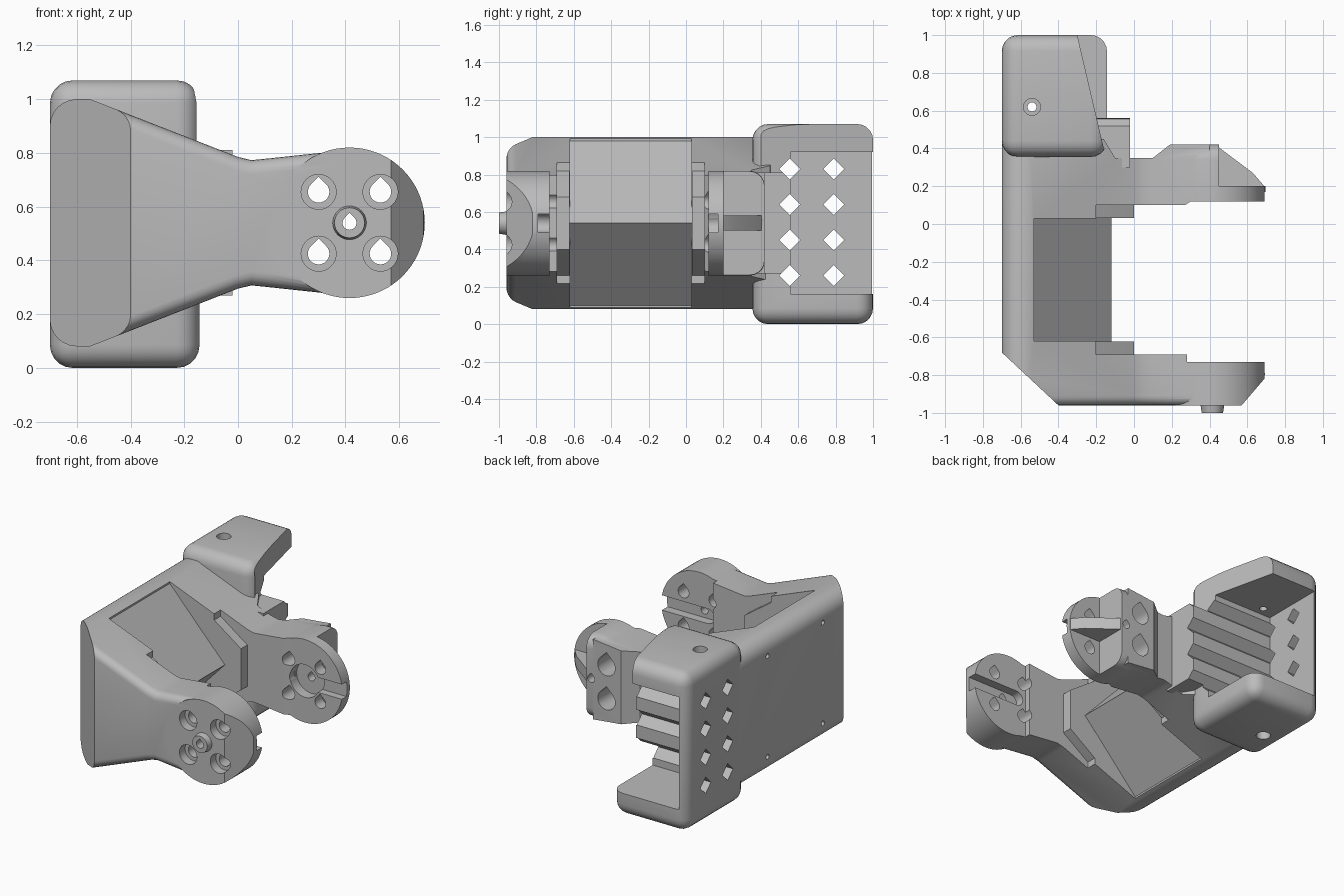
import bpy, bmesh
from math import sin, cos, pi, radians

start = bpy.data.objects.get("Cube")
if start:
    bpy.data.objects.remove(start, do_unlink=True)

grey = bpy.data.materials.new("plain_grey")
grey.use_nodes = True
grey.diffuse_color = (0.5, 0.5, 0.5, 1)
grey.node_tree.nodes["Principled BSDF"].inputs["Base Color"].default_value = (0.5, 0.5, 0.5, 1)

HUB_X, MID_Z, HUB_R = 0.415, 0.54, 0.28


def place(axis, a, b, t):
    return {"x": (t, a, b), "y": (a, t, b), "z": (a, b, t)}[axis]


def prism(name, pts, axis, lo, hi, bevel=0.0, all_edges=False, end_scale=None):
    """Extrude a 2D outline along an axis, optionally rounding its rims."""
    bm = bmesh.new()
    rings = [[bm.verts.new(place(axis, a, b, t)) for a, b in pts] for t in (lo, hi)]
    n = len(pts)
    caps = [bm.faces.new(r) for r in rings]
    for i in range(n):
        j = (i + 1) % n
        bm.faces.new((rings[0][i], rings[0][j], rings[1][j], rings[1][i]))
    bmesh.ops.recalc_face_normals(bm, faces=bm.faces)
    if bevel:
        edges = set(bm.edges) if all_edges else {e for f in caps for e in f.edges}
        bmesh.ops.bevel(bm, geom=list(edges), offset=bevel, segments=5,
                        affect='EDGES', profile=0.5, clamp_overlap=True)
    me = bpy.data.meshes.new(name)
    bm.to_mesh(me)
    bm.free()
    me.materials.append(grey)
    ob = bpy.data.objects.new(name, me)
    bpy.context.scene.collection.objects.link(ob)
    return ob


def rect(a0, a1, b0, b1):
    return [(a0, b0), (a1, b0), (a1, b1), (a0, b1)]


def arc(ca, cb, r, start=0, end=360, n=48):
    closed = end - start == 360
    steps = n if closed else n + 1
    return [(ca + r * cos(radians(start + (end - start) * i / n)),
             cb + r * sin(radians(start + (end - start) * i / n))) for i in range(steps)]


def teardrop(ca, cb, r):
    return arc(ca, cb, r, 135, 405, 20) + [(ca, cb + r * 1.42)]


def diamond(ca, cb, r):
    return arc(ca, cb, r, n=4)


def combine(ob, others, op, remove=True):
    """Apply boolean operations in turn, then drop the helper objects."""
    for other in others:
        mod = ob.modifiers.new("cut", 'BOOLEAN')
        mod.operation, mod.solver, mod.object = op, 'EXACT', other
        bpy.context.view_layer.update()
        deps = bpy.context.evaluated_depsgraph_get()
        me = bpy.data.meshes.new_from_object(ob.evaluated_get(deps))
        ob.modifiers.clear()
        ob.data = me
        if remove:
            bpy.data.objects.remove(other, do_unlink=True)


# Bracket body: side outline, two round hubs, trimmed by a C-shaped plan
upper = arc(-0.6, 0.9, 0.1, 180, 90, 6) + [(-0.55, 1.0), (0.0, 0.785), (0.05, 0.773), (0.1, 0.778), (0.4, 0.81)]
outline = upper + [(x, 2 * MID_Z - z) for x, z in reversed(upper)]
body = prism("bracket_body", outline, "y", -0.96, 0.5, bevel=0.05)
hub = arc(HUB_X, MID_Z, HUB_R, n=72)
combine(body, [prism("front_hub", hub, "y", -0.96, -0.6),
               prism("rear_hub", hub, "y", 0.0, 0.42, bevel=0.08)], 'UNION')
plan = [(-0.75, 0.6), (-0.7, 0.48), (-0.7, -0.68), (-0.4, -0.96), (0.57, -0.96), (0.69, -0.82), (0.7, -0.73),
        (0.28, -0.73), (0.28, -0.69), (-0.2, -0.69), (-0.2, -0.62), (-0.53, -0.62),
        (-0.53, 0.03), (-0.2, 0.03), (-0.2, 0.1), (0.27, 0.1), (0.3, 0.12), (0.7, 0.12),
        (0.7, 0.2), (0.45, 0.2), (0.45, 0.42), (0.19, 0.42), (0.1, 0.35), (-0.1, 0.35),
        (-0.16, 0.45), (-0.6, 0.48)]
plan[0:2] = [(-0.7, 0.48)]
combine(body, [prism("plan", plan, "z", -0.2, 1.3)], 'INTERSECT')

# Screw holes, shaft holes and horn slots in both hubs
cuts = [prism("shaft_hole", teardrop(HUB_X, MID_Z, 0.026), "y", -1.2, 0.6)]
for sx in (-1, 1):
    for sz in (-1, 1):
        x, z = HUB_X + sx * 0.115, MID_Z + sz * 0.115
        cuts.append(prism("screw_hole", teardrop(x, z, 0.04), "y", -1.2, 0.6))
        cuts.append(prism("front_counterbore", arc(x, z, 0.065, n=32), "y", -1.2, -0.9))
        cuts.append(prism("rear_counterbore", teardrop(x, z, 0.065), "y", 0.24, 0.6))
slot = arc(0.35, MID_Z, 0.05, 90, 270, 12) + [(0.8, MID_Z - 0.05), (0.8, MID_Z + 0.05)]
cuts.append(prism("front_slot", slot, "y", -0.79, -0.66))
cuts.append(prism("rear_slot", slot, "y", 0.0, 0.17))
cuts.append(prism("rear_pocket", arc(HUB_X, MID_Z, 0.11), "y", 0.0, 0.19))
# Small blind mounting holes in the side plate
for y in (-0.46, 0.13):
    for z in (0.2, 0.88):
        cuts.append(prism("mount_hole", arc(y, z, 0.016, n=16), "x", -0.8, -0.62))
combine(body, cuts, 'DIFFERENCE')

# Ridge on the inner side of the plate, and the sloped pads beside it
ridge_top = [(-0.6, 0.98), (-0.53, 0.98)]
ridge = ridge_top + [(-0.12, MID_Z)] + [(x, 2 * MID_Z - z) for x, z in reversed(ridge_top)]
prism("channel_ridge", ridge, "y", -0.63, 0.04)
pad = [(-0.3, 0.88), (-0.2, 0.82), (0.0, 0.68), (0.0, 0.4), (-0.2, 0.26), (-0.3, 0.2)]
prism("front_pad", pad, "y", -0.75, -0.622)
prism("rear_pad", pad, "y", 0.032, 0.15)

# Shaft boss on the front hub
boss = prism("shaft_boss", arc(HUB_X, MID_Z, 0.066, n=40), "y", -1.0, -0.94)
for v in boss.data.vertices:
    if v.co.y < -0.98:
        v.co.x = HUB_X + (v.co.x - HUB_X) * 0.85
        v.co.z = MID_Z + (v.co.z - MID_Z) * 0.85
combine(boss, [prism("boss_hole", teardrop(HUB_X, MID_Z, 0.026), "y", -1.1, -0.9)], 'DIFFERENCE')

# Pointed fin behind the rear hub
fin_plan = [(0.43, 0.19), (0.43, 0.42), (0.63, 0.27), (0.69, 0.2)]
fin = prism("rear_fin", fin_plan, "z", MID_Z - 0.04, MID_Z + 0.04)
combine(fin, [prism("fin_hole", teardrop(HUB_X, MID_Z, 0.026), "y", 0, 0.6)], 'DIFFERENCE')

# Rounded end block with open cavity, and the ribbed wall in front of it
block = prism("end_block", rect(-0.7, -0.143, 0.355, 1.0), "z", 0.0, 1.07, bevel=0.085, all_edges=True)
ribs = prism("ribbed_wall", rect(-0.3, -0.02, 0.3, 0.56), "z", 0.27, 0.81)
grooves = [prism("groove", diamond(y, 0.26 + 0.19 * i, 0.056), "x", -1.0, 0.2)
           for y in (0.555, 0.79) for i in range(4)]
slant = [(-0.16, 0.4), (0.2, 0.4), (0.2, 1.2), (-0.347, 1.2)]
hole_x, hole_y = -0.54, 0.62
block_cuts = [prism("cavity", rect(0.56, 1.2, 0.16, 0.92), "x", -0.645, 0.3),
              prism("slanted_trim", slant, "z", 0.6, 1.2),
              prism("bolt_hole", arc(hole_x, hole_y, 0.024, n=24), "z", -0.2, 1.3),
              prism("top_counterbore", arc(hole_x, hole_y, 0.045, n=32), "z", 1.01, 1.3),
              prism("bottom_counterbore", arc(hole_x, hole_y, 0.045, n=32), "z", -0.2, 0.06)]
combine(block, block_cuts, 'DIFFERENCE')
combine(ribs, grooves[:4], 'DIFFERENCE', remove=False)
combine(block, grooves, 'DIFFERENCE')

# Smooth shading with sharp creases kept
for ob in list(bpy.context.scene.objects):
    if ob.type == 'MESH':
        bpy.ops.object.select_all(action='DESELECT')
        ob.select_set(True)
        bpy.context.view_layer.objects.active = ob
        bpy.ops.object.shade_smooth_by_angle(angle=radians(30))
